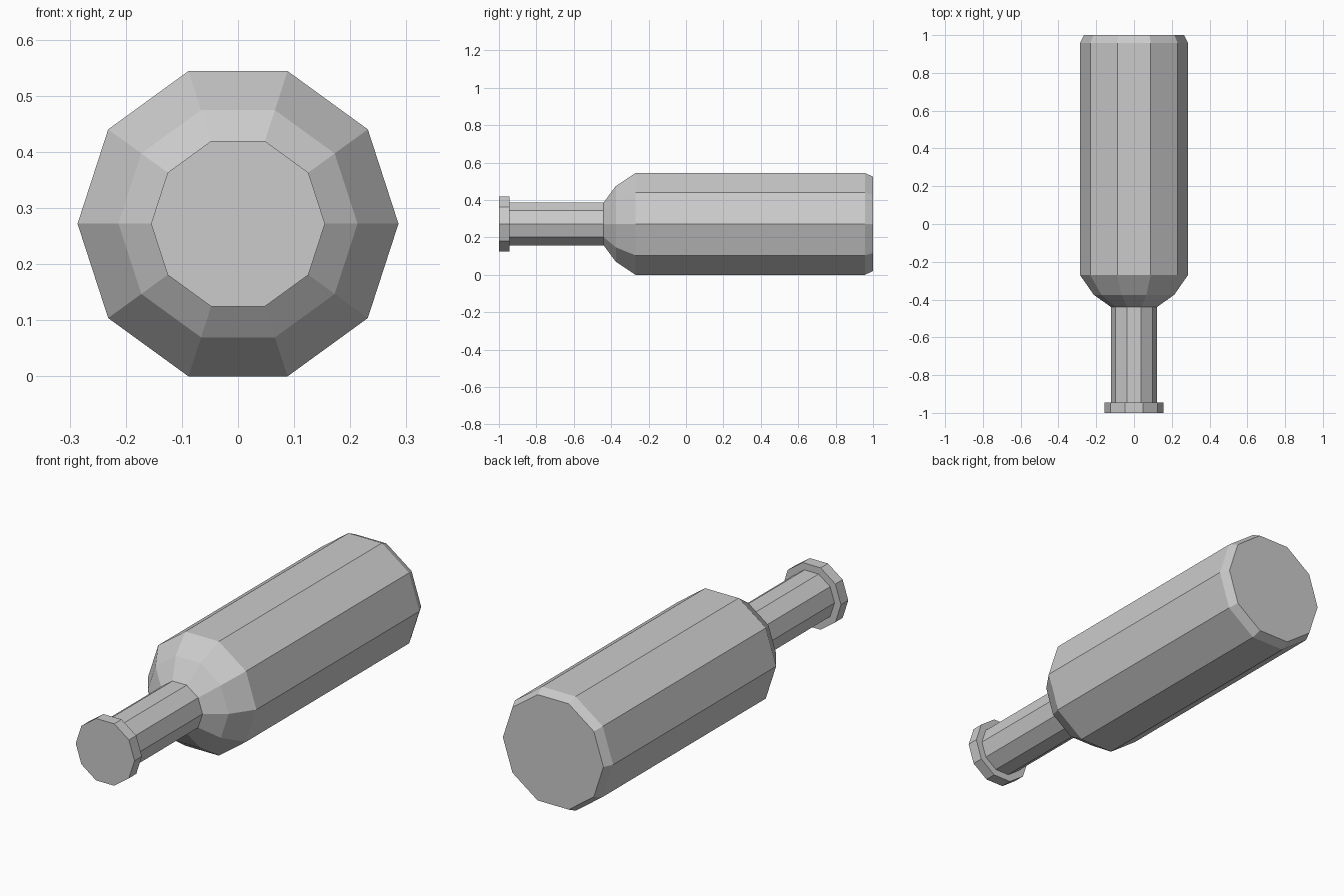
import bpy, bmesh
from math import cos, sin, tau

if "Cube" in bpy.data.objects:
    bpy.data.objects.remove(bpy.data.objects["Cube"])

SIDES = 10
AXIS_Z = 0.286 * sin(tau / 5)  # bottle rests on a flat side

# (y, radius) along the bottle, from mouth to base
PROFILE = [
    (-1.0, 0.155), (-0.945, 0.155),   # lip
    (-0.945, 0.121), (-0.44, 0.121),  # neck
    (-0.375, 0.213), (-0.27, 0.286),  # shoulder
    (0.957, 0.286), (1.0, 0.265),     # body and bevelled base
]


def lathe(name, profile):
    bm = bmesh.new()
    rings = [[bm.verts.new((r * cos(tau * i / SIDES), y, AXIS_Z + r * sin(tau * i / SIDES)))
              for i in range(SIDES)] for y, r in profile]
    for a, b in zip(rings, rings[1:]):
        for i in range(SIDES):
            j = (i + 1) % SIDES
            bm.faces.new((a[i], a[j], b[j], b[i]))
    # flat end caps
    bm.faces.new(rings[0])
    bm.faces.new(rings[-1])
    bmesh.ops.recalc_face_normals(bm, faces=bm.faces)
    mesh = bpy.data.meshes.new(name)
    bm.to_mesh(mesh)
    bm.free()
    obj = bpy.data.objects.new(name, mesh)
    bpy.context.collection.objects.link(obj)
    return obj


lathe("bottle", PROFILE)
